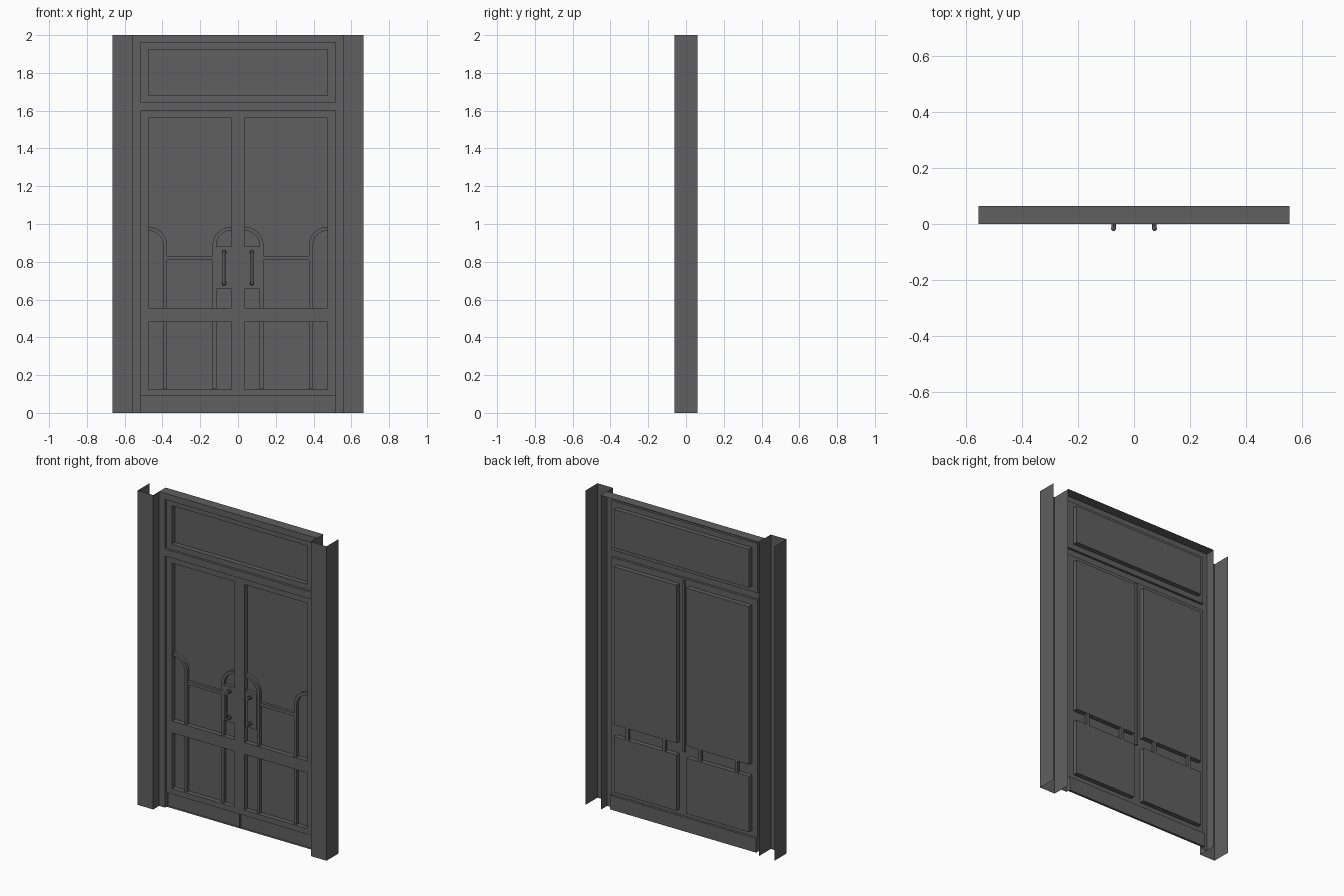
import bpy, bmesh, math
from mathutils import Vector, Matrix

if "Cube" in bpy.data.objects:
    bpy.data.objects.remove(bpy.data.objects["Cube"])


def make_material(name, color):
    mat = bpy.data.materials.new(name)
    mat.use_nodes = True
    mat.diffuse_color = color
    mat.node_tree.nodes["Principled BSDF"].inputs["Base Color"].default_value = color
    return mat


GREY = make_material("dark grey", (0.115, 0.115, 0.115, 1))

# Depths behind the frame face
LEAF, KICK, GLASS = 0.015, 0.03, 0.045
HEIGHT = 2.0


def finish(name, bm, mirror=False):
    mesh = bpy.data.meshes.new(name)
    bm.to_mesh(mesh)
    bm.free()
    mesh.materials.append(GREY)
    obj = bpy.data.objects.new(name, mesh)
    bpy.context.collection.objects.link(obj)
    if mirror:
        mod = obj.modifiers.new("Mirror", 'MIRROR')
        mod.use_mirror_merge = False
    return obj


def stepped_sheet(name, outer, depth, insets, lip=None, mirror=False):
    """Thin sheet with rectangular steps; insets are (x0, x1, z0, z1, depth, is_open)."""
    rects = [outer + (depth, False)] + insets
    xs = sorted({v for r in rects for v in r[0:2]})
    zs = sorted({v for r in rects for v in r[2:4]})
    bm = bmesh.new()

    def cell(i, j):
        if not (0 <= i < len(xs) - 1 and 0 <= j < len(zs) - 1):
            return lip, True
        cx, cz = (xs[i] + xs[i + 1]) / 2, (zs[j] + zs[j + 1]) / 2
        return [r[4:6] for r in rects if r[0] < cx < r[1] and r[2] < cz < r[3]][-1]

    def quad(*points):
        bm.faces.new([bm.verts.new(p) for p in points])

    def wall(a, b, d0, d1):
        if d0 is not None and d1 is not None and d0 != d1:
            quad((a[0], d0, a[1]), (b[0], d0, b[1]), (b[0], d1, b[1]), (a[0], d1, a[1]))

    for i in range(-1, len(xs) - 1):
        for j in range(-1, len(zs) - 1):
            d, is_open = cell(i, j)
            if not is_open:
                x0, x1, z0, z1 = xs[i], xs[i + 1], zs[j], zs[j + 1]
                quad((x0, d, z0), (x1, d, z0), (x1, d, z1), (x0, d, z1))
            if j >= 0:
                wall((xs[i + 1], zs[j]), (xs[i + 1], zs[j + 1]), d, cell(i + 1, j)[0])
            if i >= 0:
                wall((xs[i], zs[j + 1]), (xs[i + 1], zs[j + 1]), d, cell(i, j + 1)[0])

    bmesh.ops.remove_doubles(bm, verts=bm.verts, dist=1e-5)
    bmesh.ops.recalc_face_normals(bm, faces=bm.faces)
    if sum(f.normal.y * f.calc_area() for f in bm.faces) > 0:
        bmesh.ops.reverse_faces(bm, faces=bm.faces)
    return finish(name, bm, mirror)


def box(name, x, y, z, mirror=False):
    bm = bmesh.new()
    size = Vector((x[1] - x[0], y[1] - y[0], z[1] - z[0]))
    mid = Vector((sum(x), sum(y), sum(z))) / 2
    bmesh.ops.create_cube(bm, size=1, matrix=Matrix.Translation(mid) @ Matrix.Diagonal(size.to_4d()))
    return finish(name, bm, mirror)


# Pilasters: open channels on both sides
bm = bmesh.new()
profile = [(0.555, 0.06), (0.555, -0.06), (0.665, -0.06), (0.665, 0.06)]
for a, b in zip(profile, profile[1:]):
    bm.faces.new([bm.verts.new((p[0], p[1], z)) for p, z in ((a, 0), (b, 0), (b, HEIGHT), (a, HEIGHT))])
bmesh.ops.remove_doubles(bm, verts=bm.verts, dist=1e-5)
finish("pilasters", bm, mirror=True)

# Frame with openings for the transom and the doors, and its top board
stepped_sheet("door_frame", (-0.555, 0.555, 0, HEIGHT), 0, [
    (-0.515, 0.515, 0, 1.6, LEAF, True),
    (-0.515, 0.515, 1.645, 1.96, LEAF, True)])
bm = bmesh.new()
bm.faces.new([bm.verts.new((x, y, HEIGHT)) for x, y in
              ((-0.555, 0), (0.555, 0), (0.555, 0.065), (-0.555, 0.065))])
finish("frame_top", bm)

# Transom window
stepped_sheet("transom", (-0.515, 0.515, 1.645, 1.96), LEAF,
              [(-0.475, 0.475, 1.68, 1.925, GLASS, False)])

# Door leaves with an upper and a lower panel and a kick board
stepped_sheet("door_leaves", (0, 0.515, 0, 1.6), LEAF, [
    (0, 0.515, 0, 0.09, KICK, False),
    (0.035, 0.475, 0.125, 0.48, GLASS, False),
    (0.035, 0.475, 0.555, 1.56, GLASS, False)], lip=LEAF, mirror=True)
box("meeting_strip", (-0.008, 0.008), (LEAF + 0.001, 0.026), (0.5, 1.59))


# Glazing bars: an upright that bends into a quarter arch
def arch_bar(name, cx, side, radius=0.1, width=0.02, spring=0.885, bottom=0.126, steps=10):
    bm = bmesh.new()
    rows = []
    for k in range(steps + 2):
        a = math.pi / 2 * (1 - min(k, steps) / steps)
        row = []
        for r, y in ((radius, 0.025), (radius - width, 0.025), (radius - width, 0.044), (radius, 0.044)):
            z = bottom if k > steps else spring + r * math.sin(a)
            row.append(bm.verts.new((cx + side * r * math.cos(a), y, z)))
        rows.append(row)
    for p, q in zip(rows, rows[1:]):
        for n in range(4):
            m = (n + 1) % 4
            bm.faces.new((p[n], p[m], q[m], q[n]))
    bm.faces.new(rows[0])
    bm.faces.new(rows[-1])
    bmesh.ops.recalc_face_normals(bm, faces=bm.faces)
    return finish(name, bm, mirror=True)


arch_bar("outer_arch_bars", 0.475, -1)
arch_bar("inner_arch_bars", 0.035, 1)
box("cross_bars", (0.134, 0.376), (0.026, 0.044), (0.81, 0.83), mirror=True)
box("lock_plates", (0.035, 0.116), (0.02, 0.044), (0.655, 0.88), mirror=True)


# Pull handles: rod, two posts with round ends, and rosettes
def tube(bm, a, b, radius):
    a, b = Vector(a), Vector(b)
    turn = (b - a).to_track_quat('Z', 'Y').to_matrix().to_4x4()
    bmesh.ops.create_cone(bm, cap_ends=True, segments=12, radius1=radius, radius2=radius,
                          depth=(b - a).length, matrix=Matrix.Translation((a + b) / 2) @ turn)


bm = bmesh.new()
hx, hy, low, high = 0.073, -0.016, 0.685, 0.85
tube(bm, (hx, hy, low), (hx, hy, high), 0.008)
for z in (low, high):
    tube(bm, (hx, hy, z), (hx, 0.021, z), 0.008)
    tube(bm, (hx, 0.01, z), (hx, 0.021, z), 0.013)
    bmesh.ops.create_uvsphere(bm, u_segments=12, v_segments=8, radius=0.009,
                              matrix=Matrix.Translation((hx, hy, z)))
handles = finish("pull_handles", bm, mirror=True)
bpy.ops.object.select_all(action='DESELECT')
handles.select_set(True)
bpy.context.view_layer.objects.active = handles
bpy.ops.object.shade_smooth_by_angle()
